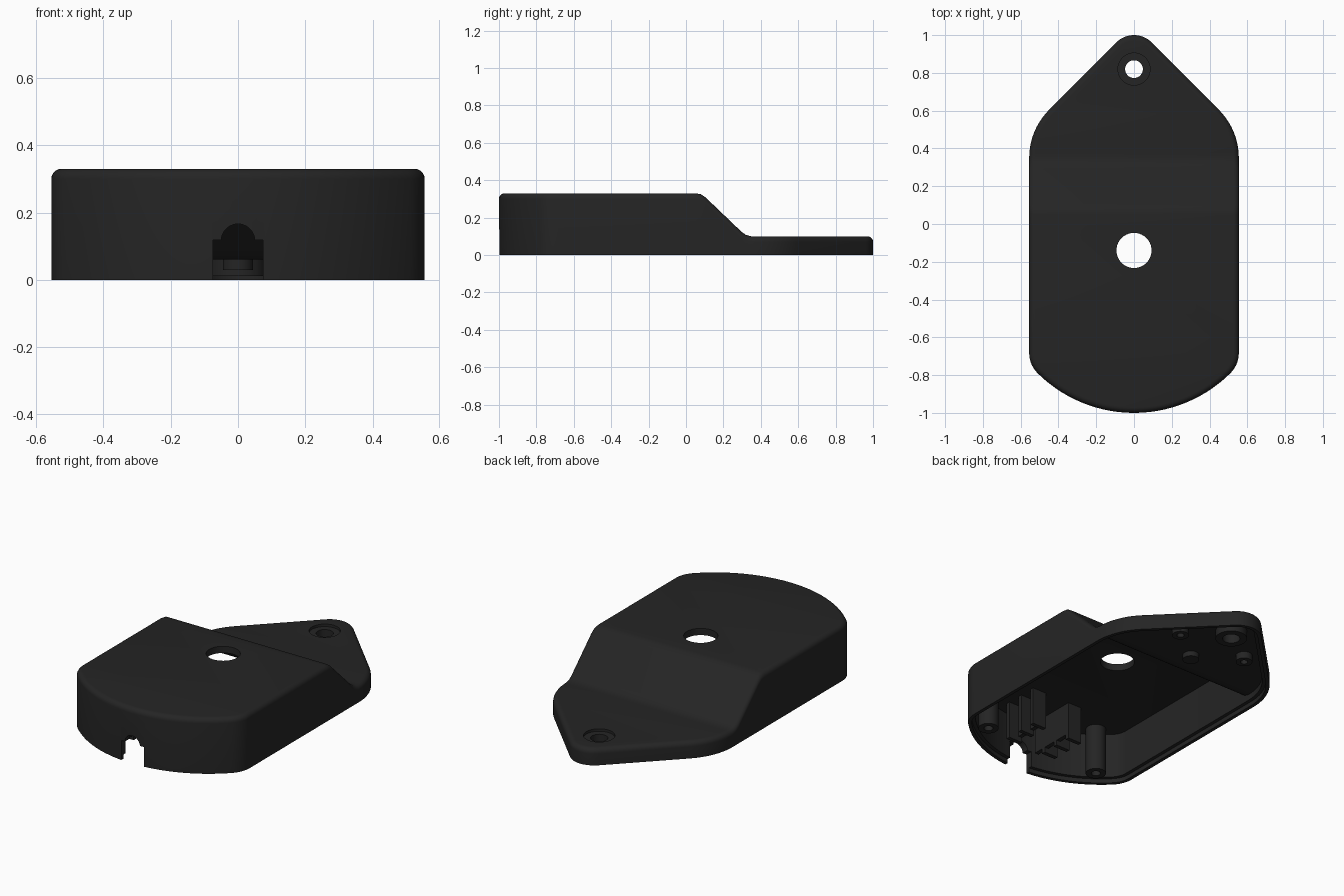
import bpy, bmesh, math
from mathutils import Matrix

if "Cube" in bpy.data.objects:
    bpy.data.objects.remove(bpy.data.objects["Cube"])

BLACK = bpy.data.materials.new("matte_black")
BLACK.diffuse_color = (0.018, 0.018, 0.018, 1)
BLACK.use_nodes = True
BLACK.node_tree.nodes["Principled BSDF"].inputs["Base Color"].default_value = BLACK.diffuse_color
WALL, ROUND = 0.04, 0.03

# Height of the top along the length: tall body, ramp, low tail
PROFILE = [(-2, .33), (.05, .33), (.08, .325), (.105, .308), (.295, .126),
           (.32, .108), (.35, .10), (2, .10)]


def height(y):
    for (y0, z0), (y1, z1) in zip(PROFILE, PROFILE[1:]):
        if y <= y1:
            return z0 + (z1 - z0) * (y - y0) / (y1 - y0)


def half_outline(inset):
    """Right half of the plan, from the front middle to the tail tip."""
    arcs = [(0, -.275, .725, -90, -45.2, 14), (.405, -.683, .15, -45.2, 0, 7),
            None,
            (.195, .35, .36, 0, 45, 10), (0, .867, .133, 45, 90, 7)]
    pts = []
    for arc in arcs:
        if arc is None:
            pts += [(.555 - inset, y) for y, _ in PROFILE[1:-2]]
            continue
        cx, cy, r, a0, a1, n = arc
        for i in range(n + 1):
            a = math.radians(a0 + (a1 - a0) * i / n)
            p = (cx + (r - inset) * math.cos(a), cy + (r - inset) * math.sin(a))
            if not pts or math.dist(p, pts[-1]) > .004:
                pts.append(p)
    return pts


def finish(bm, name):
    bmesh.ops.recalc_face_normals(bm, faces=bm.faces)
    me = bpy.data.meshes.new(name)
    bm.to_mesh(me)
    bm.free()
    me.materials.append(BLACK)
    ob = bpy.data.objects.new(name, me)
    bpy.context.collection.objects.link(ob)
    return ob


def build_shell():
    rings = [(WALL, lambda y: height(y) - WALL), (WALL, lambda y: .025),
             (.02, lambda y: .025), (.02, lambda y: 0), (0, lambda y: 0)]
    for i in range(6):
        a = math.radians(18 * i)
        rings.append((ROUND * (1 - math.cos(a)),
                      lambda y, d=ROUND * (1 - math.sin(a)): height(y) - d))
    bm = bmesh.new()
    n = len(half_outline(0))
    loops = []
    for inset, z in rings:
        half = half_outline(inset)
        full = half + [(-x, y) for x, y in half[-2:0:-1]]
        loops.append([bm.verts.new((x, y, z(y))) for x, y in full])
    m = len(loops[0])
    for a, b in zip(loops, loops[1:]):
        for i in range(m):
            j = (i + 1) % m
            bm.faces.new((a[i], a[j], b[j], b[i]))
    # Ceiling and top closed with strips running across the width
    for ring in (loops[0], loops[-1]):
        for i in range(n - 1):
            corners = [ring[i], ring[i + 1], ring[(m - i - 1) % m], ring[(m - i) % m]]
            bm.faces.new(list(dict.fromkeys(corners)))
    return finish(bm, "shell")


def cylinder(name, x, y, z0, z1, r, along_y=False):
    bm = bmesh.new()
    mat = Matrix.Translation((x, y, (z0 + z1) / 2))
    if along_y:
        mat = Matrix.Translation((x, y, z0)) @ Matrix.Rotation(math.pi / 2, 4, 'X')
    depth = .2 if along_y else z1 - z0
    bmesh.ops.create_cone(bm, cap_ends=True, segments=40, radius1=r, radius2=r,
                          depth=depth, matrix=mat)
    return finish(bm, name)


def box(name, x0, x1, y0, y1, z0, z1):
    bm = bmesh.new()
    mat = Matrix.Translation(((x0 + x1) / 2, (y0 + y1) / 2, (z0 + z1) / 2))
    bmesh.ops.create_cube(bm, size=1, matrix=mat @ Matrix.Diagonal(
        (abs(x1 - x0), y1 - y0, z1 - z0, 1)))
    return finish(bm, name)


def cut(ob, *cutters):
    bpy.context.view_layer.objects.active = ob
    for c in cutters:
        mod = ob.modifiers.new("cut", 'BOOLEAN')
        mod.operation, mod.solver, mod.object = 'DIFFERENCE', 'EXACT', c
        bpy.ops.object.modifier_apply(modifier=mod.name)
        bpy.data.objects.remove(c)


def tail_hole():
    return cylinder("cutter", 0, .82, -.1, .5, .047)


# Hollow housing with centre hole, recessed tail hole and cable notch
shell = build_shell()
cut(shell, cylinder("cutter", 0, -.14, .1, .5, .093), tail_hole(),
    cylinder("cutter", 0, .82, .085, .2, .085),
    box("cutter", -.075, .075, -1.1, -.9, -.1, .118),
    cylinder("cutter", 0, -1.0, .116, 0, .05, True))

# Boss around the tail hole and small stub in front of it
boss = cylinder("tail_hole_boss", 0, .82, .012, .07, .085)
cut(boss, tail_hole())
cylinder("tail_stub", 0, .48, .03, .07, .045)

# Screw posts in pairs
for side, s in (("left", -1), ("right", 1)):
    post = cylinder("front_post_" + side, s * .38, -.775, .015, .3, .055)
    cut(post, cylinder("cutter", s * .38, -.775, -.1, .2, .025))
    post = cylinder("tail_post_" + side, s * .225, .66, .02, .07, .045)
    cut(post, cylinder("cutter", s * .225, .66, -.1, .055, .02))

    # Cable clamp ribs behind the notch
    box("clamp_wall_" + side, s * .08, s * .105, -.93, -.66, .10, .3)
    for i, y in enumerate((-.86, -.76, -.66)):
        box(f"clamp_rib_{side}_{i}", s * .08, s * .17, y - .012, y + .012, .07, .3)

for ob in bpy.context.scene.objects:
    ob.select_set(True)
bpy.context.view_layer.objects.active = shell
bpy.ops.object.shade_smooth_by_angle(angle=math.radians(30))
